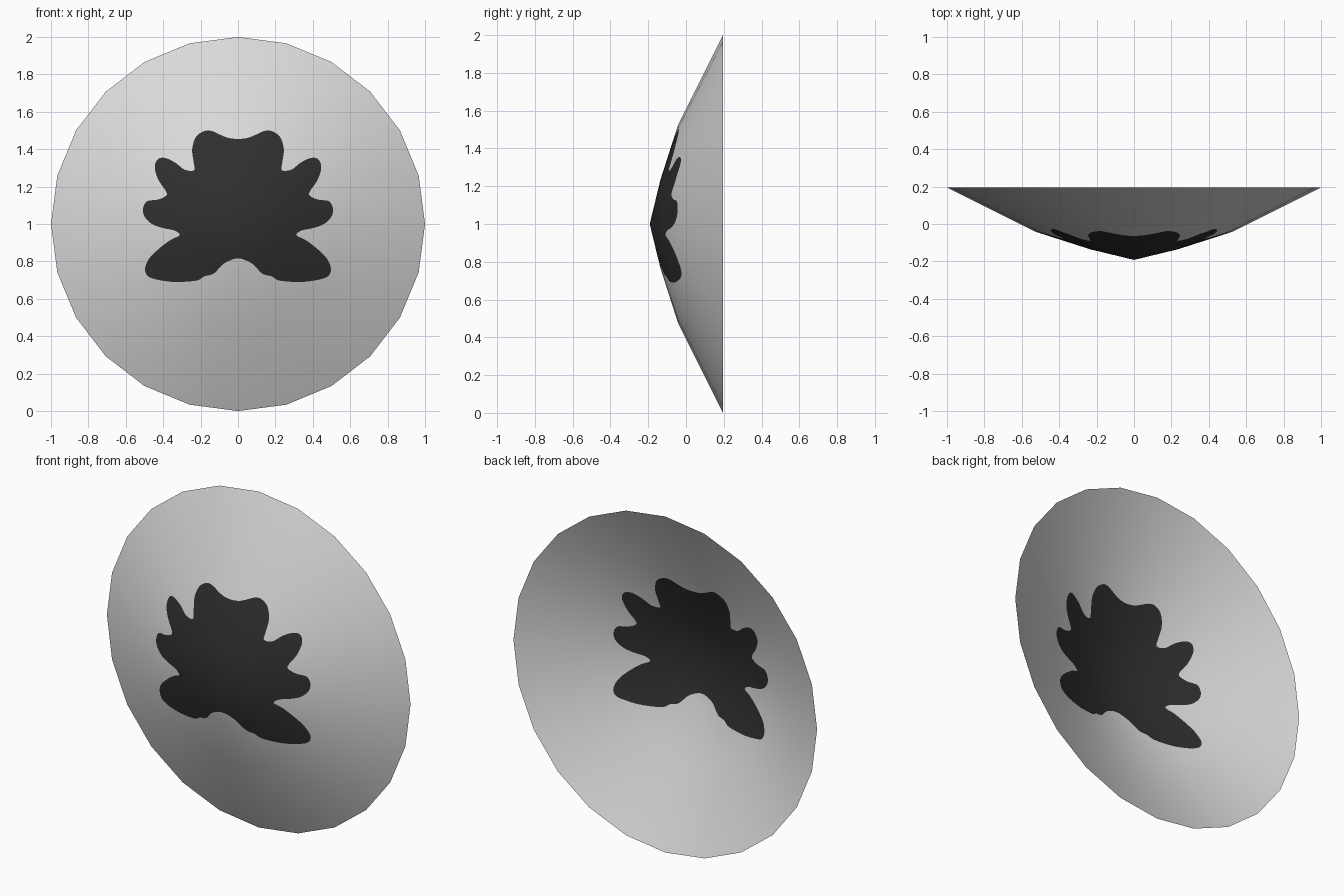
import bpy, bmesh, math
from mathutils import Vector

if "Cube" in bpy.data.objects:
    bpy.data.objects.remove(bpy.data.objects["Cube"])

SIDES, SPOKES = 24, 720
# Dish profile: (radius, depth y, outward slope used for the soft shading)
PROFILE = [(0, -0.192, 0.0), (0.235, -0.135, 0.28), (0.525, -0.042, 0.41), (1.0, 0.195, 0.49)]
# Right half of the painted leaf outline, bottom to top, relative to the dish centre
LEAF = [(0, -.185), (.03, -.19), (.08, -.215), (.13, -.265), (.18, -.28), (.22, -.302), (.33, -.31),
        (.42, -.3), (.48, -.28), (.497, -.24), (.475, -.185), (.42, -.13), (.36, -.085),
        (.312, -.06), (.34, -.035), (.4, -.022), (.46, .0), (.5, .04), (.507, .085),
        (.485, .122), (.43, .13), (.385, .15), (.385, .175), (.425, .235), (.445, .3),
        (.43, .345), (.39, .353), (.33, .325), (.285, .29), (.235, .288), (.237, .33),
        (.245, .4), (.225, .465), (.18, .497), (.14, .497), (.09, .475), (.05, .46), (0, .455)]


def material(name, value):
    m = bpy.data.materials.new(name)
    m.diffuse_color = (value, value, value, 1)
    m.use_nodes = True
    m.node_tree.nodes["Principled BSDF"].inputs["Base Color"].default_value = m.diffuse_color
    return m


def smooth_outline(pts, steps=10):
    """Catmull-Rom curve through the outline, as sorted (angle, radius)."""
    p = [Vector((-pts[1][0], pts[1][1]))] + [Vector(q) for q in pts]
    p.append(Vector((-pts[-2][0], pts[-2][1])))
    out = []
    for i in range(1, len(p) - 2):
        a, b, c, d = p[i - 1:i + 3]
        for k in range(steps + 1):
            t = k / steps
            v = 0.5 * (2 * b + (c - a) * t + (2 * a - 5 * b + 4 * c - d) * t * t
                       + (3 * b - a - 3 * c + d) * t ** 3)
            out.append((math.atan2(v.y, v.x), v.length))
    return sorted(out)


CURVE = smooth_outline(LEAF)


def leaf_radius(ang):
    a = math.atan2(math.sin(ang), abs(math.cos(ang)))   # mirror left to right
    for (a0, r0), (a1, r1) in zip(CURVE, CURVE[1:]):
        if a0 <= a <= a1:
            return r0 + (r1 - r0) * (a - a0) / max(a1 - a0, 1e-9)
    return CURVE[0][1] if a < 0 else CURVE[-1][1]


def profile_at(rho):
    for (r0, y0, s0), (r1, y1, s1) in zip(PROFILE, PROFILE[1:]):
        if rho <= r1 + 1e-6:
            t = (rho - r0) / (r1 - r0)
            return y0 + (y1 - y0) * t, s0 + (s1 - s0) * t
    return PROFILE[-1][1:]


# Dish: spokes of a 24-sided shell, each split where the leaf edge crosses it
bm = bmesh.new()
centre = bm.verts.new((0, PROFILE[0][1], 1))
inner, outer = PROFILE[1][0], PROFILE[2][0]
half = math.pi / SIDES
spokes = []
for i in range(SPOKES):
    a = 2 * math.pi * i / SPOKES
    chord = math.cos(half) / math.cos(a % (2 * half) - half)
    edge = leaf_radius(a) / chord
    rings = [min(inner, edge), min(outer, edge), edge, max(inner, edge), max(outer, edge), 1.0]
    spokes.append([bm.verts.new((r * chord * math.cos(a), profile_at(r)[0],
                                 1 + r * chord * math.sin(a))) for r in rings])
for i in range(SPOKES):
    s, n = spokes[i], spokes[(i + 1) % SPOKES]
    bm.faces.new((centre, s[0], n[0])).material_index = 1
    for k in range(5):
        bm.faces.new((s[k], s[k + 1], n[k + 1], n[k])).material_index = 1 if k < 2 else 0
bmesh.ops.remove_doubles(bm, verts=bm.verts, dist=1e-5)
for f in bm.faces:
    f.smooth = True
    f.normal_update()
bmesh.ops.reverse_faces(bm, faces=[f for f in bm.faces if f.normal.y > 0])

mesh = bpy.data.meshes.new("dish")
bm.to_mesh(mesh)
bm.free()
mesh.materials.append(material("light grey", 0.7))
mesh.materials.append(material("charcoal leaf", 0.028))

# Soft round shading over the flat facets
normals = []
for v in mesh.vertices:
    x, z = v.co.x, v.co.z - 1
    r = math.hypot(x, z)
    a = math.atan2(z, x)
    chord = math.cos(half) / math.cos(a % (2 * half) - half)
    s = profile_at(min(r / chord, 1))[1]
    d = Vector((x, 0, z)) / max(r, 1e-6)
    normals.append((d * s + Vector((0, -1, 0))).normalized())
mesh.normals_split_custom_set_from_vertices(normals)
bpy.context.collection.objects.link(bpy.data.objects.new("dish", mesh))
